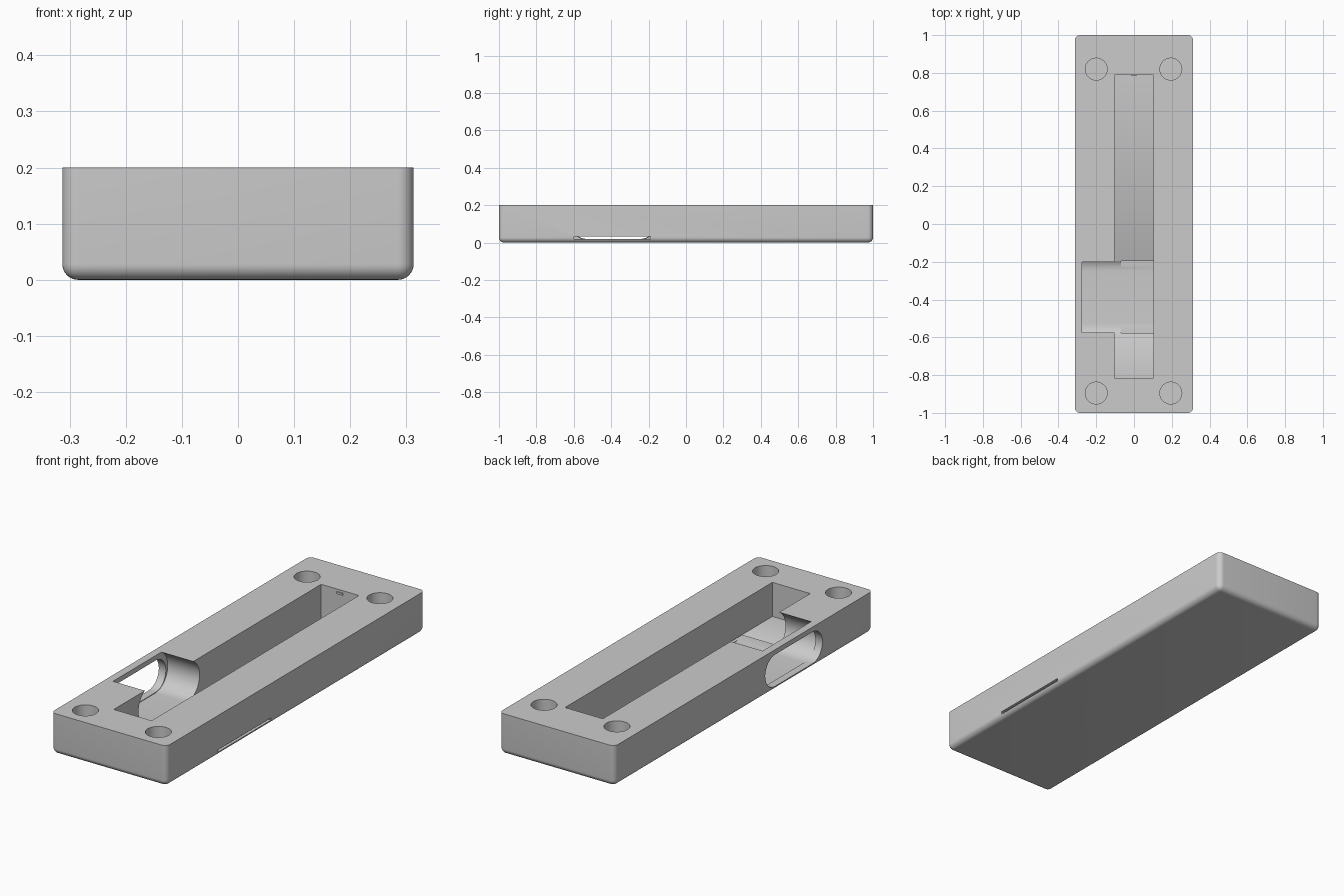
import bpy
import bmesh
from math import pi, cos, sin
from mathutils import Matrix

old = bpy.data.objects.get("Cube")
if old:
    bpy.data.objects.remove(old, do_unlink=True)

grey = bpy.data.materials.new("mid_grey")
grey.use_nodes = True
colour = (0.60, 0.60, 0.60, 1)
grey.diffuse_color = colour
grey.node_tree.nodes["Principled BSDF"].inputs["Base Color"].default_value = colour


def make(name, bm):
    bmesh.ops.recalc_face_normals(bm, faces=bm.faces)
    mesh = bpy.data.meshes.new(name)
    bm.to_mesh(mesh)
    bm.free()
    mesh.materials.append(grey)
    obj = bpy.data.objects.new(name, mesh)
    bpy.context.collection.objects.link(obj)
    return obj


def box_mesh(lo, hi):
    bm = bmesh.new()
    bmesh.ops.create_cube(bm, size=1)
    for v in bm.verts:
        v.co = [a + (b - a) * (c + 0.5) for a, b, c in zip(lo, hi, v.co)]
    return bm


def box(name, lo, hi):
    return make(name, box_mesh(lo, hi))


def cylinder(name, x, y, z0, z1, r):
    bm = bmesh.new()
    bmesh.ops.create_cone(bm, cap_ends=True, segments=48, radius1=r, radius2=r,
                          depth=z1 - z0, matrix=Matrix.Translation((x, y, (z0 + z1) / 2)))
    return make(name, bm)


def stadium(name, x0, x1, y0, y1, z, r, steps=24):
    """Round-ended bar running along x; y0 and y1 are the arc centres."""
    bm = bmesh.new()
    ring = []
    for cy, start in ((y1, -pi / 2), (y0, pi / 2)):
        for i in range(steps + 1):
            a = start + pi * i / steps
            ring.append(bm.verts.new((x0, cy + r * cos(a), z + r * sin(a))))
    face = bm.faces.new(ring)
    ext = bmesh.ops.extrude_face_region(bm, geom=[face])
    new = [g for g in ext["geom"] if isinstance(g, bmesh.types.BMVert)]
    bmesh.ops.translate(bm, verts=new, vec=(x1 - x0, 0, 0))
    return make(name, bm)


# Block with rounded upright corners and bottom edges, sharp top rim
bm = box_mesh((-0.313, -1, 0), (0.313, 1, 0.2))
edges = [e for e in bm.edges if min(v.co.z for v in e.verts) < 0.1]
bmesh.ops.bevel(bm, geom=edges, offset=0.028, segments=8, profile=0.5, affect='EDGES')
body = make("tray_body", bm)

# Long trough, round-ended cross pocket, side window and thin side slit
cutters = [
    box("trough_cutter", (-0.1025, -0.815, 0.033), (0.1025, 0.79, 0.3)),
    stadium("pocket_cutter", -0.275, 0.102, -0.526, -0.249, 0.115, 0.098),
    stadium("window_cutter", -0.4, -0.2, -0.531, -0.244, 0.098, 0.078),
    box("slit_cutter", (-0.07, -0.6, 0.02), (0.4, -0.19, 0.032)),
]

# Four round sockets in the top
for x in (-0.2, 0.195):
    for y in (-0.895, 0.82):
        cutters.append(cylinder("socket_cutter", x, y, 0.1, 0.3, 0.058))

bpy.context.view_layer.objects.active = body
for cutter in cutters:
    mod = body.modifiers.new("cut", 'BOOLEAN')
    mod.operation = 'DIFFERENCE'
    mod.solver = 'EXACT'
    mod.object = cutter
    bpy.ops.object.modifier_apply(modifier=mod.name)
    bpy.data.objects.remove(cutter, do_unlink=True)

# Small catch on the end wall of the trough
box("end_catch", (-0.016, 0.785, 0.178), (0.016, 0.795, 0.188))

bpy.ops.object.select_all(action='DESELECT')
body.select_set(True)
bpy.context.view_layer.objects.active = body
bpy.ops.object.shade_smooth_by_angle(angle=0.6)
